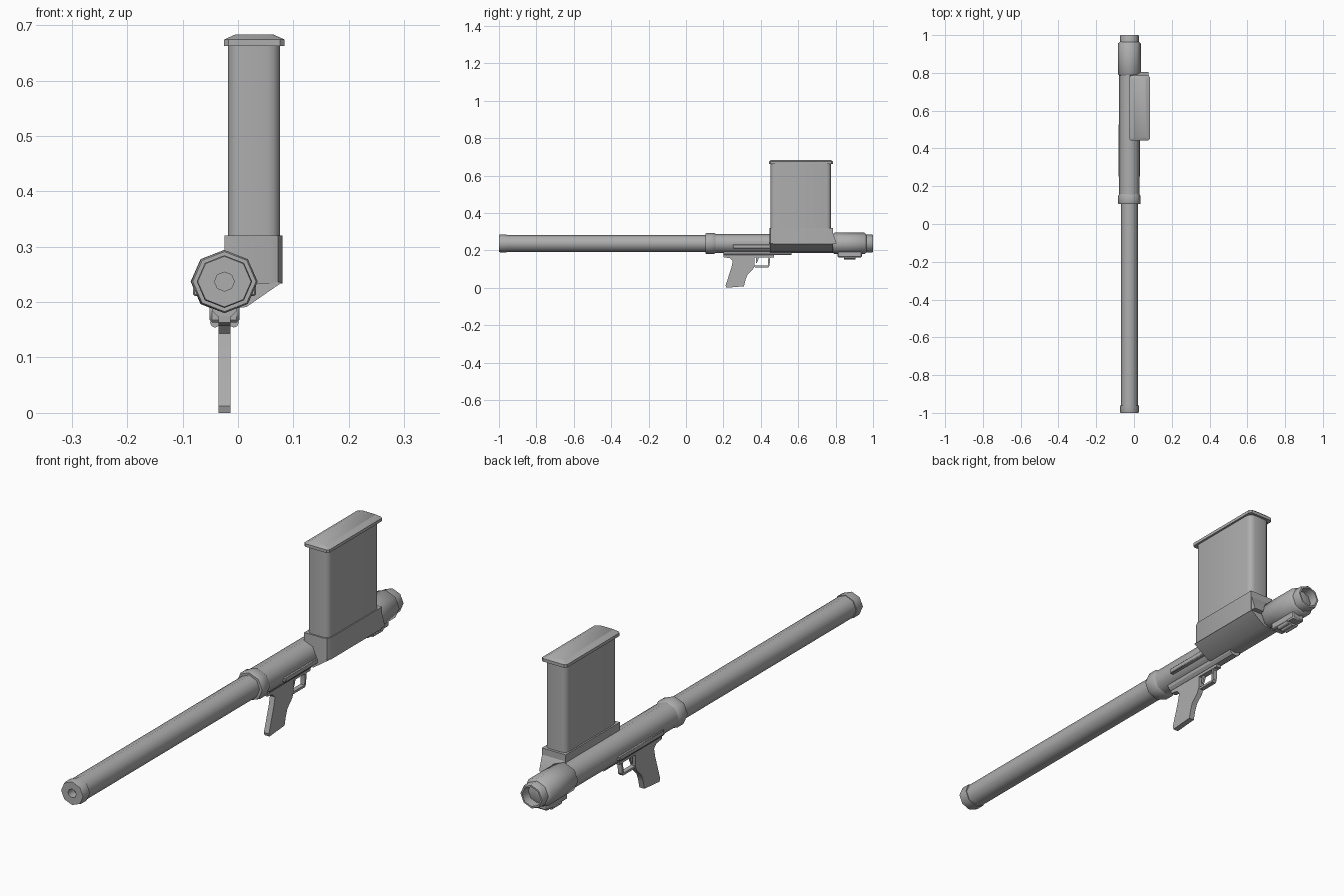
import bpy, bmesh, math

if "Cube" in bpy.data.objects:
    bpy.data.objects.remove(bpy.data.objects["Cube"])

AX, AZ = -0.0245, 0.237          # long axis of the tube
grey = bpy.data.materials.new("gunmetal_grey")
grey.diffuse_color = (0.42, 0.42, 0.42, 1)
grey.use_nodes = True
grey.node_tree.nodes["Principled BSDF"].inputs["Base Color"].default_value = grey.diffuse_color


def finish(bm, name, angle=50, bevel=0):
    bmesh.ops.recalc_face_normals(bm, faces=bm.faces[:])
    me = bpy.data.meshes.new(name)
    bm.to_mesh(me)
    bm.free()
    ob = bpy.data.objects.new(name, me)
    bpy.context.collection.objects.link(ob)
    me.materials.append(grey)
    if bevel:
        m = ob.modifiers.new("bevel", 'BEVEL')
        m.width, m.segments = bevel, 1
    bpy.ops.object.select_all(action='DESELECT')
    ob.select_set(True)
    bpy.context.view_layer.objects.active = ob
    bpy.ops.object.shade_smooth_by_angle(angle=math.radians(angle))
    return ob


def lathe(name, profile, sides=8, sz=1.0, cx=AX, cz=AZ):
    """Spin (y, radius) pairs round the long axis and cap both ends."""
    bm = bmesh.new()
    rings = []
    for y, r in profile:
        rings.append([bm.verts.new((cx + r * math.cos(2 * math.pi * i / sides), y,
                                    cz + r * sz * math.sin(2 * math.pi * i / sides)))
                      for i in range(sides)])
    for a, b in zip(rings, rings[1:]):
        for i in range(sides):
            j = (i + 1) % sides
            bm.faces.new((a[i], a[j], b[j], b[i]))
    bm.faces.new(rings[0])
    bm.faces.new(rings[-1])
    return finish(bm, name)


def extrude(name, pts, axis, lo, hi, angle=50, bevel=0):
    """Extrude a flat outline along x, y or z."""
    place = {'x': lambda a, b, d: (d, a, b),
             'y': lambda a, b, d: (a, d, b),
             'z': lambda a, b, d: (a, b, d)}[axis]
    bm = bmesh.new()
    a, b = [[bm.verts.new(place(p, q, d)) for p, q in pts] for d in (lo, hi)]
    bm.faces.new(a)
    bm.faces.new(b)
    for i in range(len(pts)):
        j = (i + 1) % len(pts)
        bm.faces.new((a[i], a[j], b[j], b[i]))
    return finish(bm, name, angle, bevel)


def box(name, x0, x1, y0, y1, z0, z1, bevel=0):
    return extrude(name, [(x0, y0), (x1, y0), (x1, y1), (x0, y1)], 'z', z0, z1, 30, bevel)


def rounded(x0, x1, y0, y1, r, n=3):
    """Rectangle outline with rounded corners."""
    pts = []
    for k, (cx, cy) in enumerate([(x1 - r, y1 - r), (x0 + r, y1 - r),
                                  (x0 + r, y0 + r), (x1 - r, y0 + r)]):
        for i in range(n + 1):
            t = math.pi / 2 * (k + i / n)
            pts.append((cx + r * math.cos(t), cy + r * math.sin(t)))
    return pts


# Barrel with muzzle cap and recessed bore
lathe("barrel", [(-0.965, 0.0455), (0.12, 0.0455)])
lathe("muzzle_cap", [(-0.9, 0.018), (-1.0, 0.018), (-1.0, 0.048),
                     (-0.994, 0.050), (-0.96, 0.050), (-0.96, 0.044)], sz=0.95)

# Collar, receiver tube, rear sleeve and hollow rear end
lathe("barrel_collar", [(0.105, 0.045), (0.105, 0.057), (0.112, 0.060),
                        (0.148, 0.060), (0.16, 0.053)], sz=0.95)
lathe("receiver_tube", [(0.14, 0.054), (0.83, 0.054)], sz=0.96)
lathe("rear_sleeve", [(0.785, 0.053), (0.795, 0.061), (0.955, 0.061), (0.965, 0.05)], sz=0.94)
lathe("rear_ring", [(0.95, 0.050), (0.995, 0.050), (1.0, 0.047), (1.0, 0.040),
                    (0.90, 0.034)], sz=0.96)

# Magazine, its lid and the housing on the right of the tube
extrude("magazine", rounded(-0.018, 0.076, 0.453, 0.775, 0.022), 'z', 0.30, 0.667)
bm = bmesh.new()
rings = []
for z, inset in ((0.662, 0.0), (0.674, 0.0), (0.683, 0.02)):
    x0, x1, y0, y1 = -0.025 + inset, 0.084 - inset, 0.443 + inset * 0.5, 0.785 - inset * 0.5
    rings.append([bm.verts.new((x, y, z)) for x, y in rounded(x0, x1, y0, y1, 0.008, 1)])
for a, b in zip(rings, rings[1:]):
    for i in range(len(a)):
        j = (i + 1) % len(a)
        bm.faces.new((a[i], a[j], b[j], b[i]))
bm.faces.new(rings[0])
bm.faces.new(rings[-1])
finish(bm, "magazine_lid", 30)
extrude("magazine_housing", [(-0.024, 0.447), (0.056, 0.447), (0.072, 0.452), (0.08, 0.468),
                             (0.08, 0.785), (-0.024, 0.785)], 'z', 0.234, 0.32, 40)
extrude("housing_underside", [(-0.024, 0.236), (0.08, 0.236), (0.015, 0.191), (-0.024, 0.187)],
        'y', 0.45, 0.785, 30)
# Sloped fillet behind the housing
extrude("housing_tail", [(0.78, 0.236), (0.78, 0.30), (0.788, 0.29), (0.805, 0.236)],
        'x', -0.02, 0.078, 30)

# Slim rails along both sides
for side, label in ((-1, "left"), (1, "right")):
    xs = sorted((AX + side * 0.035, AX + side * 0.057))
    box(label + "_rail", xs[0], xs[1], 0.25, 0.53, 0.211, 0.232, 0.003)

# Grip frame under the tube
extrude("grip_frame", [(AX - 0.026, 0.20), (AX + 0.026, 0.20), (AX + 0.022, 0.184),
                       (AX + 0.012, 0.174), (AX - 0.012, 0.174), (AX - 0.022, 0.184)],
        'y', 0.2, 0.565, 30)

# Pistol grip
extrude("pistol_grip", [(0.20, 0.185), (0.202, 0.163), (0.235, 0.158), (0.25, 0.143),
                        (0.243, 0.11), (0.212, 0.012), (0.216, 0.0), (0.31, 0.008),
                        (0.318, 0.042), (0.328, 0.068), (0.358, 0.098), (0.366, 0.118),
                        (0.366, 0.16), (0.375, 0.185)], 'x', AX - 0.011, AX + 0.011, 30)

# Trigger guard and trigger
extrude("trigger_guard", [(0.355, 0.12), (0.37, 0.109), (0.44, 0.109), (0.447, 0.118),
                          (0.449, 0.158), (0.475, 0.18), (0.43, 0.18), (0.44, 0.158),
                          (0.438, 0.118), (0.37, 0.118)], 'x', AX - 0.009, AX + 0.009, 30)
box("guard_top", AX - 0.011, AX + 0.011, 0.36, 0.47, 0.163, 0.182)
extrude("trigger", [(0.375, 0.17), (0.39, 0.17), (0.385, 0.145), (0.377, 0.13), (0.374, 0.133)],
        'x', AX - 0.004, AX + 0.004, 30)

# Latch block below the rear sleeve
box("rear_latch", AX - 0.027, AX + 0.027, 0.81, 0.94, 0.163, 0.195, 0.005)
lathe("latch_pin", [(0.845, 0.009), (0.905, 0.009)], cz=0.161)
for side, label in ((-1, "left"), (1, "right")):
    lathe(label + "_latch_roller", [(0.845, 0.009), (0.905, 0.009)],
          cx=AX + side * 0.017, cz=0.163)
